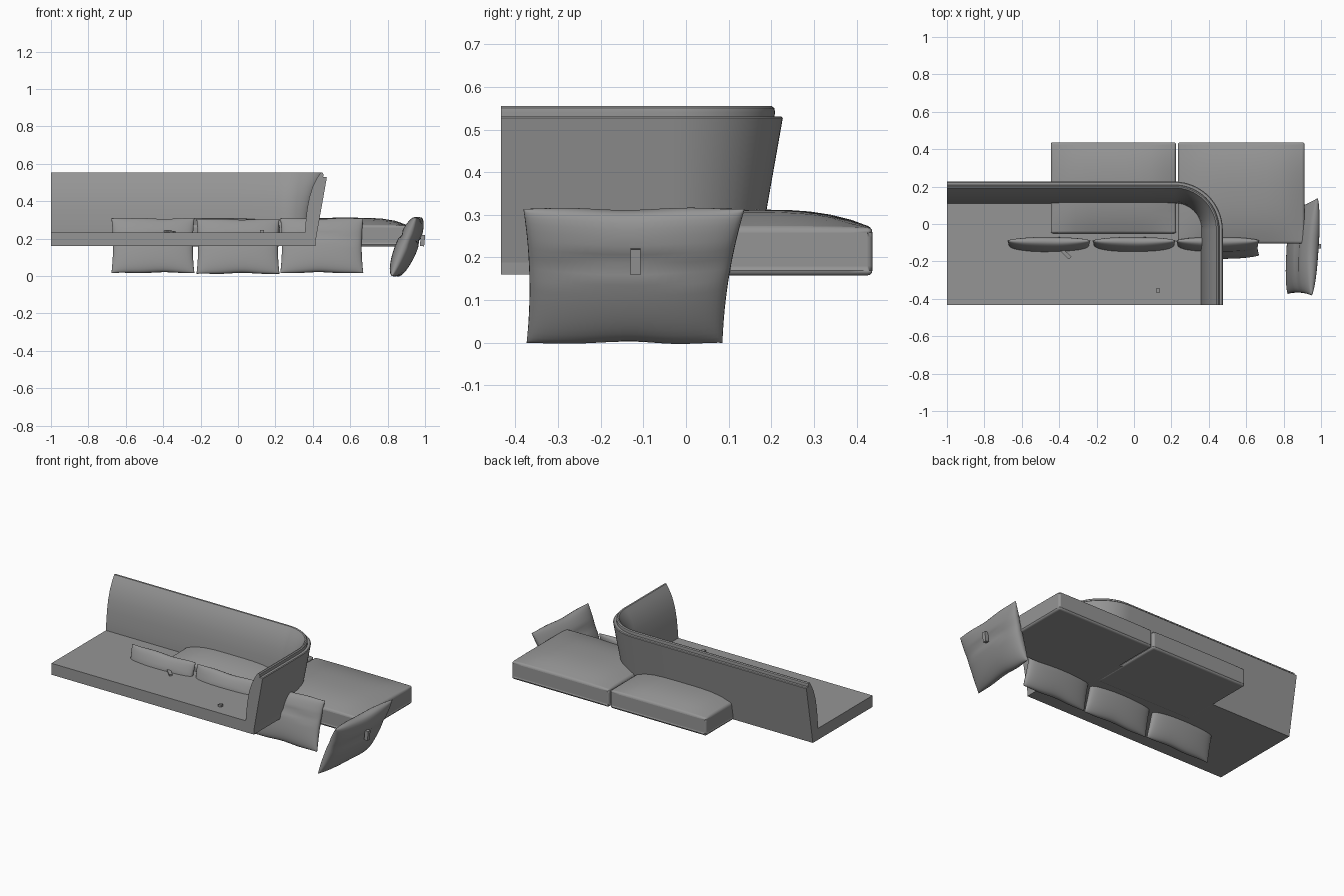
import bpy, bmesh, math
from mathutils import Matrix, Vector

if "Cube" in bpy.data.objects:
    bpy.data.objects.remove(bpy.data.objects["Cube"])

fabric = bpy.data.materials.new("grey_fabric")
fabric.diffuse_color = (0.3, 0.3, 0.3, 1)
fabric.use_nodes = True
fabric.node_tree.nodes["Principled BSDF"].inputs["Base Color"].default_value = fabric.diffuse_color


def finish(bm, name, smooth=True, angle=35):
    bmesh.ops.recalc_face_normals(bm, faces=bm.faces[:])
    me = bpy.data.meshes.new(name)
    bm.to_mesh(me)
    bm.free()
    me.materials.append(fabric)
    ob = bpy.data.objects.new(name, me)
    bpy.context.collection.objects.link(ob)
    if smooth:
        bpy.ops.object.select_all(action='DESELECT')
        ob.select_set(True)
        bpy.context.view_layer.objects.active = ob
        bpy.ops.object.shade_smooth_by_angle(angle=math.radians(angle))
    return ob


def box(name, x, y, z, rot=(0, 0, 0)):
    bm = bmesh.new()
    bmesh.ops.create_cube(bm, size=1)
    size = [b - a for a, b in (x, y, z)]
    mid = Vector([(a + b) / 2 for a, b in (x, y, z)])
    spin = Matrix.Rotation(rot[2], 4, 'Z') @ Matrix.Rotation(rot[1], 4, 'Y') @ Matrix.Rotation(rot[0], 4, 'X')
    bm.transform(Matrix.Translation(mid) @ spin @ Matrix.Diagonal((*size, 1)))
    return finish(bm, name, smooth=False)


# path of the wrap-around back: (point, inward direction) along the outer rim
R, X, Y = 0.26, 0.475, 0.227
path = [((-1 + (X - R + 1) * i / 6, Y), (0, -1)) for i in range(6)]
for i in range(17):
    a = math.pi / 2 * (1 - i / 16)
    c, s = math.cos(a), math.sin(a)
    path.append(((X - R + R * c, Y - R + R * s), (-c, -s)))
path += [((X, Y - R + (-0.434 - Y + R) * i / 3), (-1, 0)) for i in range(1, 4)]


def sweep(name, profile):
    """Sweep a closed (inward offset, height) profile along the back path."""
    bm = bmesh.new()
    rings = [[bm.verts.new((p[0] + n[0] * d, p[1] + n[1] * d, z)) for d, z in profile]
             for p, n in path]
    k = len(profile)
    for a, b in zip(rings, rings[1:]):
        for j in range(k):
            bm.faces.new((a[j], a[(j + 1) % k], b[(j + 1) % k], b[j]))
    bm.faces.new(rings[0])
    bm.faces.new(rings[-1])
    return finish(bm, name)


# base slab
box("base_slab", (-1, 0.415), (-0.434, 0.155), (0.16, 0.232))

# curved back: thin outer shell and padded inner face
sweep("back_shell", [(0.065, 0.16), (0.0, 0.527), (0.004, 0.531), (0.024, 0.531), (0.085, 0.16)])
sweep("back_padding", [(0.078, 0.2), (0.018, 0.54), (0.02, 0.55), (0.026, 0.555), (0.034, 0.553),
                       (0.052, 0.525), (0.075, 0.48), (0.094, 0.42), (0.106, 0.355),
                       (0.113, 0.29), (0.117, 0.24), (0.117, 0.2)])


def seat_cushion(name, x, y, z0, z_edge, crown):
    bm = bmesh.new()
    bmesh.ops.create_cube(bm, size=2)
    bmesh.ops.subdivide_edges(bm, edges=bm.edges[:], cuts=9, use_grid_fill=True)
    for v in bm.verts:
        u, w, h = v.co
        top = z_edge + crown * (1 - u ** 4) * (1 - abs(w) ** 2.5)
        v.co = (x[0] + (x[1] - x[0]) * (u + 1) / 2,
                y[0] + (y[1] - y[0]) * (w + 1) / 2,
                z0 + (top - z0) * (h + 1) / 2)
    ob = finish(bm, name)
    mod = ob.modifiers.new("soft_edges", 'BEVEL')
    mod.width, mod.segments = 0.014, 3
    mod.limit_method, mod.angle_limit = 'ANGLE', math.radians(50)
    return ob


# pair of seat cushions
seat_cushion("seat_cushion_left", (-0.445, 0.225), (-0.05, 0.437), 0.158, 0.27, 0.042)
seat_cushion("seat_cushion_right", (0.235, 0.912), (-0.105, 0.437), 0.158, 0.27, 0.042)


def pillow(name, centre, w, h, t, rx, rz=0, skew=0.0, seed=0):
    """Stuffed pillow: two bulged sheets sharing a rim, with a crease across."""
    bm = bmesh.new()
    nu, nv = 28, 20
    for side in (-1, 1):
        g = [[None] * (nv + 1) for _ in range(nu + 1)]
        for i in range(nu + 1):
            for j in range(nv + 1):
                u = math.sin((2 * i / nu - 1) * math.pi / 2)
                v = math.sin((2 * j / nv - 1) * math.pi / 2)
                bulge = max(0, (1 - u * u) * (1 - v * v)) ** 0.4
                crease = 1 - 0.2 * math.exp(-((v - 0.28 - 0.05 * math.sin(4 * u + seed)) / 0.1) ** 2)
                px = w * u * (1 - 0.04 * (1 - v * v)) + skew * (v - 1) * max(0, u)
                pz = h * v * (1 - 0.04 * (1 - u * u) * (0.5 + 0.5 * math.sin(5 * u + seed)))
                g[i][j] = bm.verts.new((px, side * t * bulge * crease, pz))
        for i in range(nu):
            for j in range(nv):
                bm.faces.new((g[i][j], g[i + 1][j], g[i + 1][j + 1], g[i][j + 1]))
    bmesh.ops.remove_doubles(bm, verts=bm.verts[:], dist=0.0003)
    bm.transform(Matrix.Translation(centre) @ Matrix.Rotation(rz, 4, 'Z') @ Matrix.Rotation(rx, 4, 'X'))
    return finish(bm, name, angle=60)


# row of three tilted pillows
for i, (cx, cz) in enumerate(((-0.455, 0.163), (0.0, 0.159), (0.448, 0.163))):
    pillow(f"row_pillow_{i + 1}", (cx, -0.128, cz), 0.222, 0.152, 0.043, -0.26, seed=i)

# larger pillow at the right end
pillow("end_pillow", (0.902, -0.118, 0.157), 0.26, 0.17, 0.058, 0.39, math.pi / 2 - 0.06, skew=0.03, seed=2)

# small fabric tags
box("end_pillow_tag", (0.975, 0.998), (-0.13, -0.107), (0.16, 0.22), (0, 0.1, 0))
box("row_pillow_tag", (-0.41, -0.33), (-0.165, -0.145), (0.235, 0.243), (0, 0.05, -0.75))
box("loose_tag", (0.118, 0.138), (-0.366, -0.346), (0.228, 0.247))
